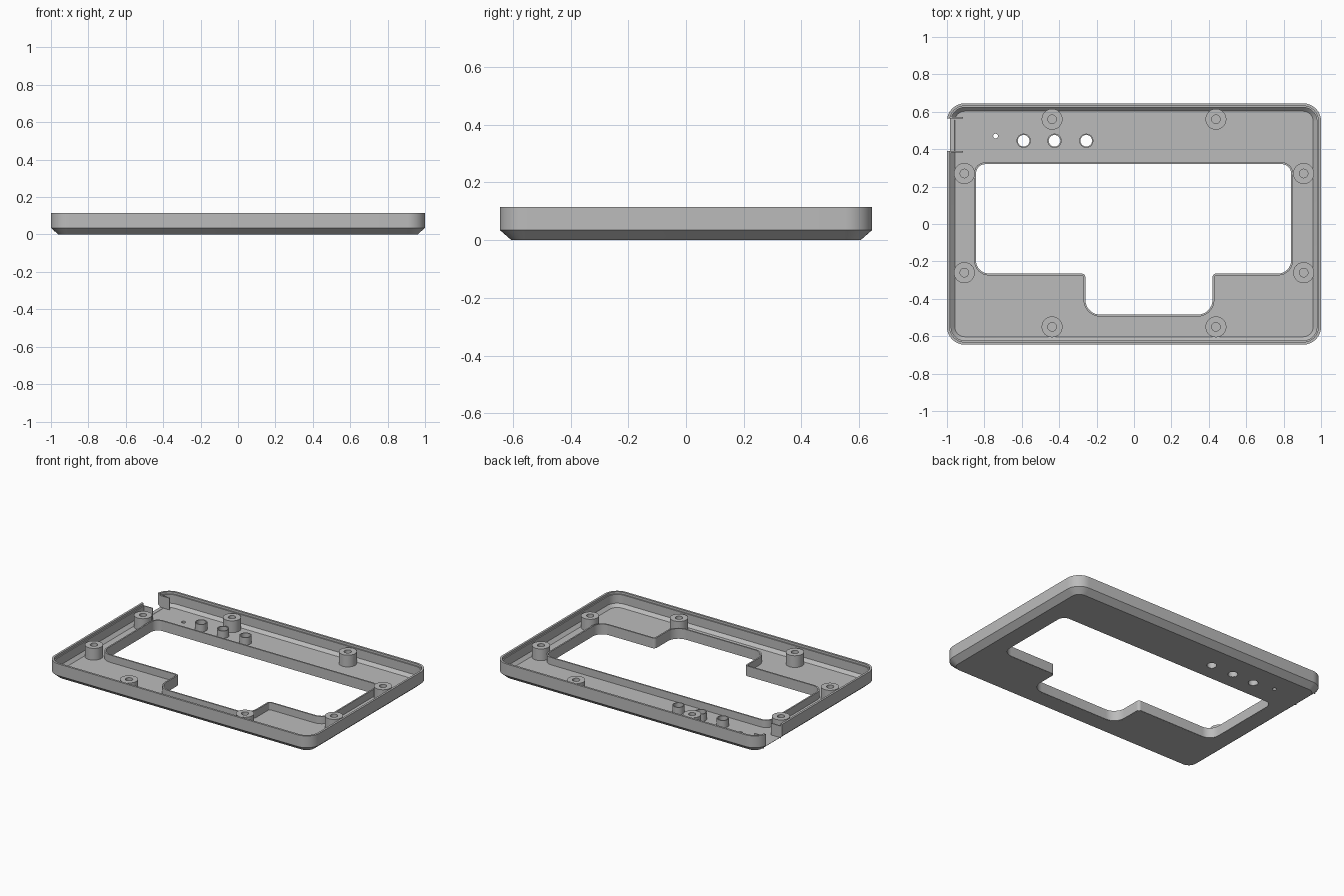
import bpy, bmesh
from math import cos, sin, pi, radians
from mathutils import Vector

cube = bpy.data.objects.get("Cube")
if cube:
    bpy.data.objects.remove(cube)

grey = bpy.data.materials.new("plain grey")
grey.use_nodes = True
COLOUR = (0.5, 0.5, 0.5, 1)
grey.diffuse_color = COLOUR
grey.node_tree.nodes["Principled BSDF"].inputs["Base Color"].default_value = COLOUR

FLOOR = 0.02
RIM_TOP = 0.07
HX, HY = 1.0, 0.645


def rounded(corners, steps=8):
    """Outline of a polygon whose corners (x, y, radius) are right angles."""
    pts = []
    n = len(corners)
    for i, (x, y, r) in enumerate(corners):
        c = Vector((x, y))
        a = (Vector(corners[i - 1][:2]) - c).normalized() * r
        b = (Vector(corners[(i + 1) % n][:2]) - c).normalized() * r
        for k in range(steps + 1):
            t = k / steps * pi / 2
            pts.append(c + a * (1 - sin(t)) + b * (1 - cos(t)))
    return pts


def case_outline(inset):
    x, y, r = HX - inset, HY - inset, 0.095 - inset
    return rounded([(-x, -y, r), (x, -y, r), (x, y, r), (-x, y, r)])


def window_outline(o):
    left, right, top, mid, low = -0.845 - o, 0.84 + o, 0.32 + o, -0.265 - o, -0.485 - o
    tab_l, tab_r = -0.26 - o, 0.42 + o
    return rounded([
        (left, mid, 0.07 + o), (tab_l, mid, 0.02 - o), (tab_l, low, 0.08 + o),
        (tab_r, low, 0.08 + o), (tab_r, mid, 0.02 - o), (right, mid, 0.07 + o),
        (right, top, 0.05 + o), (left, top, 0.05 + o)])


def circle(x, y, r, n=32):
    return [Vector((x + r * cos(2 * pi * i / n), y + r * sin(2 * pi * i / n)))
            for i in range(n)]


def loft(bm, rings, closed=False):
    """Skin a list of (outline, z); cap the ends or join last to first."""
    loops = [[bm.verts.new((p.x, p.y, z)) for p in pts] for pts, z in rings]
    pairs = list(zip(loops, loops[1:]))
    if closed:
        pairs.append((loops[-1], loops[0]))
    else:
        bm.faces.new(loops[0][::-1])
        bm.faces.new(loops[-1])
    for a, b in pairs:
        for i in range(len(a)):
            j = (i + 1) % len(a)
            bm.faces.new((a[i], a[j], b[j], b[i]))


def box(bm, x0, x1, y0, y1, z0, z1):
    pts = [Vector(p) for p in ((x0, y0), (x1, y0), (x1, y1), (x0, y1))]
    loft(bm, [(pts, z0), (pts, z1)])


def finish(name, bm):
    bmesh.ops.recalc_face_normals(bm, faces=bm.faces)
    me = bpy.data.meshes.new(name)
    bm.to_mesh(me)
    bm.free()
    me.materials.append(grey)
    me.shade_smooth()
    me.set_sharp_from_angle(angle=radians(30))
    ob = bpy.data.objects.new(name, me)
    bpy.context.collection.objects.link(ob)
    return ob


# Tray: chamfered outside, stepped lip, chamfered inside
bm = bmesh.new()
profile = [(0.04, 0), (0, 0.035), (0, 0.115), (0.014, 0.115), (0.014, 0.1),
           (0.022, 0.1), (0.022, 0.04), (0.042, FLOOR)]
loft(bm, [(case_outline(i), z) for i, z in profile])
tray = finish("tray", bm)

# Cutter for the window, button holes, pin hole and side notch
buttons = [(x, 0.445) for x in (-0.59, -0.425, -0.255)]
NOTCH = (0.39, 0.565)
bm = bmesh.new()
loft(bm, [(window_outline(0.005), -0.1), (window_outline(0.005), 0.2)])
for x, y in buttons:
    loft(bm, [(circle(x, y, 0.034), -0.1), (circle(x, y, 0.034), 0.2)])
loft(bm, [(circle(-0.74, 0.47, 0.013, 16), -0.1), (circle(-0.74, 0.47, 0.013, 16), 0.2)])
box(bm, -1.1, -0.93, *NOTCH, FLOOR + 0.001, 0.2)
cutter = finish("cutter", bm)
cutter.hide_render = True

cut = tray.modifiers.new("openings", "BOOLEAN")
cut.operation = "DIFFERENCE"
cut.solver = "EXACT"
cut.object = cutter
bpy.context.view_layer.update()
result = bpy.data.meshes.new_from_object(
    tray.evaluated_get(bpy.context.evaluated_depsgraph_get()))
tray.modifiers.clear()
tray.data = result
result.shade_smooth()
result.set_sharp_from_angle(angle=radians(30))
bpy.data.objects.remove(cutter)

# Thin raised rim around the window
bm = bmesh.new()
loft(bm, [(window_outline(0.01), 0.0005), (window_outline(0.01), RIM_TOP),
          (window_outline(0), RIM_TOP), (window_outline(0), 0.0005)], closed=True)
finish("window_rim", bm)

# Thin sleeves around the button holes
for i, (x, y) in enumerate(buttons):
    bm = bmesh.new()
    outer, inner = circle(x, y, 0.038), circle(x, y, 0.031)
    loft(bm, [(outer, 0.0005), (outer, RIM_TOP), (inner, RIM_TOP), (inner, 0.0005)],
         closed=True)
    finish(f"button_sleeve_{i + 1}", bm)

# Screw posts with blind holes
posts = [(s * x, y) for s in (-1, 1)
         for x, y in ((0.438, 0.56), (0.907, 0.27), (0.907, -0.26), (0.438, -0.55))]
for i, (x, y) in enumerate(posts):
    bm = bmesh.new()
    outer, inner = circle(x, y, 0.056), circle(x, y, 0.023)
    loft(bm, [(outer, 0.015), (outer, 0.1), (inner, 0.1), (inner, 0.025)])
    finish(f"screw_post_{i + 1}", bm)

# Guide ribs on both sides of the notch
for name, y0 in (("front", NOTCH[0] - 0.007), ("back", NOTCH[1])):
    bm = bmesh.new()
    box(bm, -0.985, -0.915, y0, y0 + 0.007, 0.015, 0.1)
    finish(f"notch_rib_{name}", bm)
